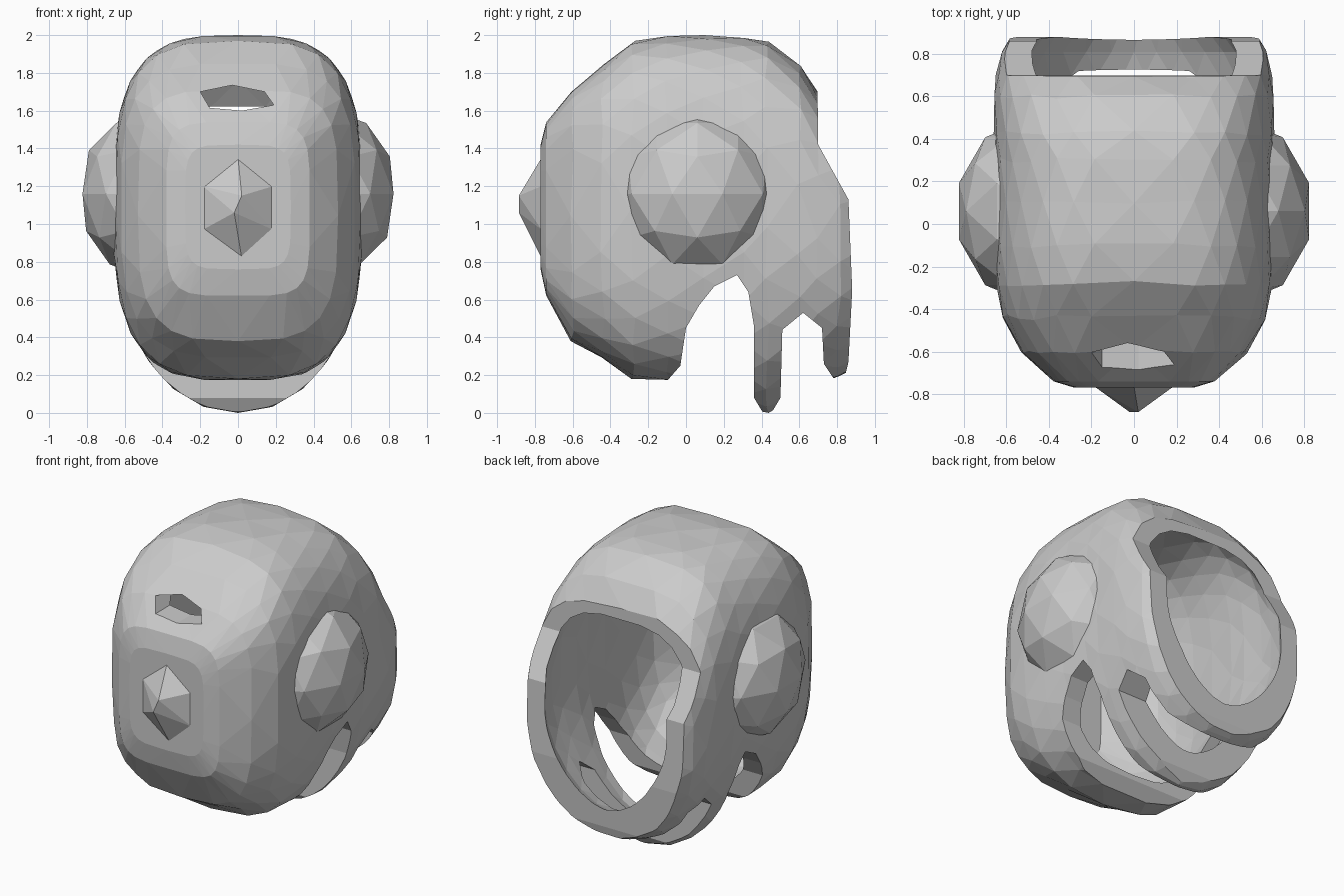
import bpy, bmesh, math, random
from mathutils import Matrix

if "Cube" in bpy.data.objects:
    bpy.data.objects.remove(bpy.data.objects["Cube"])

random.seed(4)
SEG = 24

# Cross-sections front to back: y, half width, bottom z, top z, upper and lower roundness
SECTIONS = [
    (-0.77, 0.28, 0.76, 1.42, 5, 5), (-0.74, 0.38, 0.62, 1.54, 5, 5),
    (-0.60, 0.53, 0.38, 1.71, 4.2, 3.4), (-0.44, 0.62, 0.29, 1.85, 3.6, 3.2),
    (-0.28, 0.65, 0.18, 1.97, 3.3, 3.1), (-0.10, 0.66, 0.17, 2.0, 3.2, 3.1),
    (0.10, 0.66, 0.12, 2.0, 3.2, 2.7), (0.30, 0.66, 0.02, 1.99, 3.2, 2.2),
    (0.43, 0.66, 0.0, 1.965, 3.2, 2.1), (0.60, 0.66, 0.09, 1.84, 3.2, 2.1),
    (0.70, 0.65, 0.15, 1.70, 3.2, 2.1), (0.81, 0.625, 0.19, 1.62, 3.2, 2.1),
    (0.96, 0.53, 0.27, 1.5, 3.2, 2.1),
]


def make_object(name, bm):
    bmesh.ops.recalc_face_normals(bm, faces=bm.faces)
    mesh = bpy.data.meshes.new(name)
    bm.to_mesh(mesh)
    bm.free()
    ob = bpy.data.objects.new(name, mesh)
    bpy.context.collection.objects.link(ob)
    return ob


def loft(name, sections, jitter=0.0):
    bm = bmesh.new()
    rings = []
    for k, (y, hw, bot, top, up, low) in enumerate(sections):
        ring = []
        for i in range(SEG):
            a = math.tau * (i + 0.5 * (k % 2)) / SEG
            c, s = math.cos(a), math.sin(a)
            n = up if s > 0 else low
            x = math.copysign(abs(c) ** (2 / n), c) * hw
            z = (top + bot) / 2 + math.copysign(abs(s) ** (2 / n), s) * (top - bot) / 2
            j = random.uniform(-jitter, jitter)
            ring.append(bm.verts.new((x, y + (j if k > 1 else 0), z)))
        rings.append(ring)
    # staggered triangles between neighbouring rings
    for k, (a, b) in enumerate(zip(rings, rings[1:])):
        for i in range(SEG):
            j = (i + 1) % SEG
            if k % 2 == 0:
                tris = (a[i], a[j], b[i]), (a[j], b[j], b[i])
            else:
                tris = (a[i], b[j], b[i]), (a[i], a[j], b[j])
            for t in tris:
                bm.faces.new(t)
    bm.faces.new(rings[0])
    bm.faces.new(rings[-1])
    return make_object(name, bm)


def prism(name, profile, axis, lo, hi):
    """Extrude a 2D profile: (y, z) along x, or (x, z) along y."""
    bm = bmesh.new()

    def put(p, d):
        return bm.verts.new((d, p[0], p[1]) if axis == 'X' else (p[0], d, p[1]))

    a = [put(p, lo) for p in profile]
    b = [put(p, hi) for p in profile]
    bm.faces.new(a)
    bm.faces.new(b)
    for i in range(len(a)):
        j = (i + 1) % len(a)
        bm.faces.new((a[i], a[j], b[j], b[i]))
    return make_object(name, bm)


def combine(target, tool, operation):
    mod = target.modifiers.new(operation, 'BOOLEAN')
    mod.operation = operation
    mod.solver = 'EXACT'
    mod.object = tool
    bpy.context.view_layer.objects.active = target
    bpy.ops.object.modifier_apply(modifier=mod.name)
    bpy.data.objects.remove(tool, do_unlink=True)


# Outer head form
shell = loft("helmet_shell", SECTIONS, 0.012)

# Ear domes on both sides
for side in (-1, 1):
    bm = bmesh.new()
    bmesh.ops.create_icosphere(bm, subdivisions=2, radius=1.0)
    bmesh.ops.transform(bm, verts=bm.verts, matrix=Matrix.Translation((side * 0.50, 0.06, 1.16))
                        @ Matrix.Diagonal((0.34, 0.43, 0.44, 1)))
    combine(shell, make_object("ear_dome", bm), 'UNION')

# Faceted nose knob
bm = bmesh.new()
rim = [(0, 1.35), (0.185, 1.2), (0.185, 0.97), (0.02, 0.82), (-0.185, 0.97), (-0.185, 1.2)]
base = [bm.verts.new((x, -0.70, z)) for x, z in rim]
mid = [bm.verts.new((x, -0.765, z)) for x, z in rim]
tip = [bm.verts.new((0.02 * s, -0.885, z)) for s, z in ((1, 1.15), (-1, 1.06))]
bm.faces.new(base)
for i in range(6):
    j = (i + 1) % 6
    bm.faces.new((base[i], base[j], mid[j], mid[i]))
for i, t in enumerate((0, 0, 1, 1, 1, 0)):
    bm.faces.new((mid[i], mid[(i + 1) % 6], tip[0 if i in (0, 1, 5) else 1]))
bm.faces.new((mid[2], tip[1], tip[0]))
bm.faces.new((mid[5], tip[0], tip[1]))
combine(shell, make_object("nose_knob", bm), 'UNION')

# Hollow interior, open to the back, with a thicker, narrower floor at the rear
T = 0.1
inner = []
for y, hw, bot, top, up, low in SECTIONS[1:]:
    yy = y + T * max(0.0, -y / 0.74) * 0.9
    rear = min(1.0, max(0.0, (y + 0.1) / 0.5))
    roof = T - 0.03 * max(0.0, y)
    inner.append((yy, hw - T - 0.03 * rear, bot + T + 0.02 + 0.05 * rear, top - roof,
                  up, low - 0.35 * rear))
inner.append((1.1,) + inner[-1][1:])
combine(shell, loft("cavity", inner), 'DIFFERENCE')

# Slanted rear rim
rear = [(0.69, 2.2), (0.70, 1.42), (0.86, 1.13), (0.88, 0.65), (0.86, 0.27),
        (0.82, 0.1), (0.82, -0.2), (1.4, -0.2), (1.4, 2.2)]
combine(shell, prism("rear_cut", rear, 'X', -1.2, 1.2), 'DIFFERENCE')

# Side slots leave two curved straps under the helmet
slot_front = [(-0.10, -0.2), (-0.10, 0.17), (-0.03, 0.25), (0.0, 0.45), (0.07, 0.57),
              (0.15, 0.67), (0.27, 0.73), (0.33, 0.64), (0.36, 0.46), (0.36, 0.08),
              (0.42, -0.02), (0.42, -0.2)]
slot_rear = [(0.44, -0.2), (0.44, -0.02), (0.50, 0.08), (0.51, 0.44), (0.62, 0.53),
             (0.72, 0.45), (0.73, 0.26), (0.79, 0.17), (0.79, -0.2)]
for profile in (slot_front, slot_rear):
    combine(shell, prism("slot_cut", profile, 'X', -1.2, 1.2), 'DIFFERENCE')

# Small forehead opening
hole = [(-0.20, 1.70), (-0.03, 1.735), (0.14, 1.70), (0.19, 1.63), (0.02, 1.60), (-0.15, 1.615)]
combine(shell, prism("forehead_cut", hole, 'Y', -1.0, -0.2), 'DIFFERENCE')
